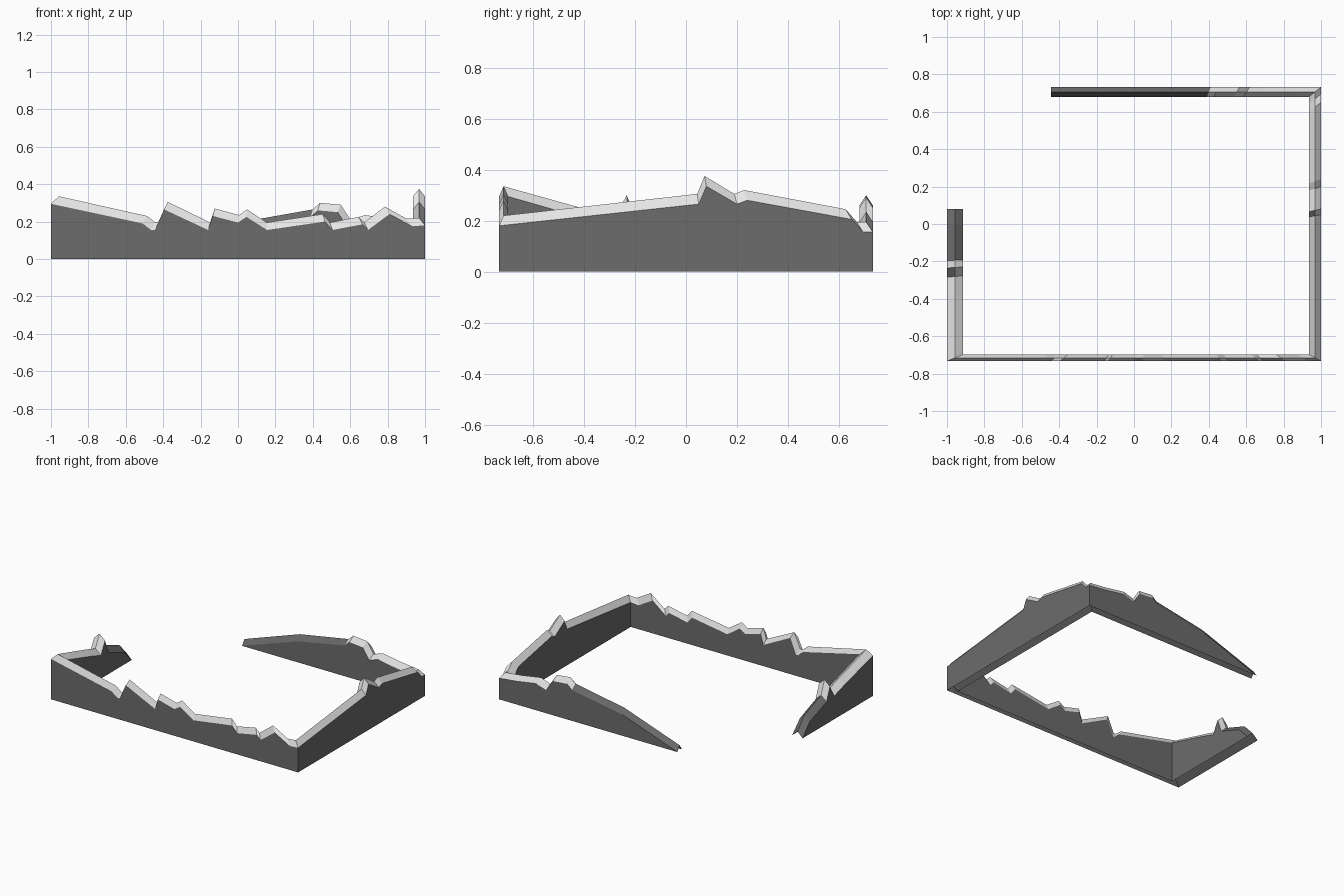
import bpy
import bmesh

cube = bpy.data.objects.get("Cube")
if cube:
    bpy.data.objects.remove(cube, do_unlink=True)

# Overall half sizes, ridge rise, and the wall's scaling about an inner centre
HX, HY, RISE = 1.0, 0.733, 0.04
CX, CY = 0.14, -0.15
RINGS = {"outer": (1.0, 1.0), "middle": (0.963, 0.97), "inner": (0.9255, 0.94)}


def make_material(name, grey):
    mat = bpy.data.materials.new(name)
    mat.use_nodes = True
    colour = (grey, grey, grey, 1)
    mat.diffuse_color = colour
    mat.node_tree.nodes["Principled BSDF"].inputs["Base Color"].default_value = colour
    return mat


# Broken top outline of each wall: (distance along wall, height)
left_side = [(0.08, 0), (0, 0.09), (-0.195, 0.16), (-0.235, 0.26), (-0.285, 0.17), (-0.4, 0.205)]
front_side = [(-HX, 0.295), (-0.51, 0.19), (-0.465, 0.155), (-0.445, 0.155), (-0.395, 0.265),
              (-0.16, 0.155), (-0.135, 0.23), (0, 0.195), (0.045, 0.225), (0.155, 0.155),
              (0.465, 0.2), (0.505, 0.155), (0.665, 0.185), (0.695, 0.155), (0.81, 0.24),
              (0.93, 0.175)]
right_side = [(-HY, 0.18), (0.05, 0.265), (0.08, 0.335), (0.2, 0.265), (0.24, 0.28),
              (0.65, 0.205), (0.695, 0.155)]
back_side = [(HX, 0.155), (0.86, 0.17), (0.7, 0.195), (0.62, 0.17), (0.565, 0.25),
             (0.45, 0.26), (0.41, 0.225), (0, 0.155), (-0.443, 0)]

path = [(-HX, y, h) for y, h in left_side]
path += [(x, -HY, h) for x, h in front_side]
path += [(HX, y, h) for y, h in right_side]
path += [(x, HY, h) for x, h in back_side]


def section(bm, x, y, h):
    """Six corners of the wall: peaked top and matching hollow base."""
    def corner(ring, z):
        sx, sy = RINGS[ring]
        # The two tips are cut square across the wall
        if h == 0 and y == HY:
            sx = 1
        elif h == 0:
            sy = 1
        return bm.verts.new((CX + (x - CX) * sx, CY + (y - CY) * sy, z))
    return [corner("outer", 0), corner("outer", h), corner("middle", h + RISE),
            corner("inner", h), corner("inner", 0), corner("middle", RISE)]


# Sweep the section along the path: light coping on top, dark on the broken ends
bm = bmesh.new()
sections = [section(bm, *p) for p in path]
last = len(sections) - 2
for i, (a, b) in enumerate(zip(sections, sections[1:])):
    broken_end = i < 2 or i > last - 2
    for k in range(6):
        n = (k + 1) % 6
        face = bm.faces.new((a[k], b[k], b[n], a[n]))
        face.material_index = 1 if k in (1, 2) and not broken_end else 0
bmesh.ops.remove_doubles(bm, verts=bm.verts, dist=0.0005)

mesh = bpy.data.meshes.new("ruined_wall")
bm.to_mesh(mesh)
bm.free()
mesh.materials.append(make_material("dark_stone", 0.15))
mesh.materials.append(make_material("light_coping", 0.8))
wall = bpy.data.objects.new("ruined_wall", mesh)
bpy.context.collection.objects.link(wall)
